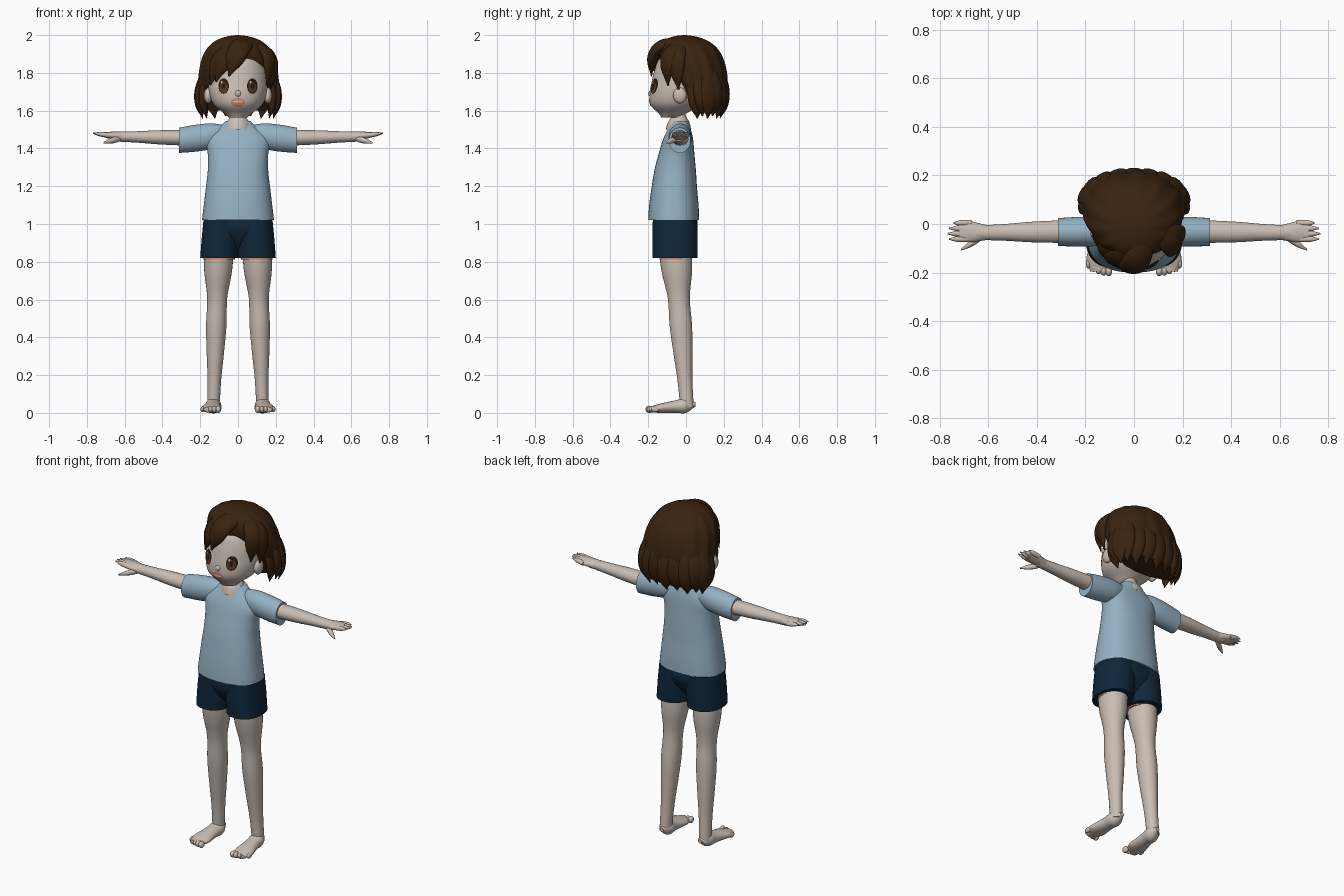
import bpy
import bmesh
from math import sin, cos, pi, radians, copysign
from mathutils import Vector
from mathutils.bvhtree import BVHTree

default_cube = bpy.data.objects.get("Cube")
if default_cube:
    bpy.data.objects.remove(default_cube, do_unlink=True)


def material(name, *colour):
    mat = bpy.data.materials.new(name)
    mat.use_nodes = True
    mat.diffuse_color = (*colour, 1)
    shader = next(node for node in mat.node_tree.nodes if node.type == "BSDF_PRINCIPLED")
    shader.inputs["Base Color"].default_value = (*colour, 1)
    return mat


SKIN = material("pale skin", .59, .51, .45)
SHIRT = material("light blue cloth", .3, .44, .55)
NAVY = material("navy cloth", .005, .02, .043)
HAIR = material("dark brown hair", .042, .017, .005)
ORANGE = material("warm orange", .66, .24, .13)
IRIS = material("brown iris", .1, .045, .02)
DARK = material("dark pupil", .02, .01, .005)
WHITE = material("soft white", .66, .62, .58)

X, Y, Z = Vector((1, 0, 0)), Vector((0, 1, 0)), Vector((0, 0, 1))
HEAD_CENTRE = Vector((0, .02, 1.75))
created = []


def finish(name, bm, mat, fix_normals=True):
    if fix_normals:
        bmesh.ops.recalc_face_normals(bm, faces=bm.faces)
    mesh = bpy.data.meshes.new(name)
    bm.to_mesh(mesh)
    bm.free()
    mesh.materials.append(mat)
    obj = bpy.data.objects.new(name, mesh)
    bpy.context.collection.objects.link(obj)
    created.append(obj)
    return obj


def blend(values, t):
    """Smooth curve through evenly spaced values."""
    last = len(values) - 1
    i = min(int(t * last), last - 1)
    f = t * last - i
    a, b, c, d = (values[max(0, min(last, i + step))] for step in (-1, 0, 1, 2))
    return b + f / 2 * (c - a + f * (2 * a - 5 * b + 4 * c - d + f * (3 * (b - c) + d - a)))


def limb(name, mat, start, end, radii, axes=(X, Y), flat=1, depths=None, bow=(0, 0, 0),
         side=1, sides=32, rings=24, power=2, dome=False, lobes=0, swell=0):
    """Round form from start to end; without axes it lies flat against the head."""
    start, end, bow = Vector(start), Vector(end), Vector(bow)
    depths = depths or [radius * flat for radius in radii]
    bm = bmesh.new()
    loops = []
    for i in range(rings + 1):
        t = i / rings
        travel = sin(t * pi / 2) if dome else t
        point = start.lerp(end, travel) + bow * sin(pi * travel)
        point.x *= side
        if axes:
            u, v = axes
        else:
            along = (end - start + bow * pi * cos(pi * t)).normalized()
            v = point - HEAD_CENTRE
            v = (v - along * v.dot(along)).normalized()
            u = along.cross(v)
        wide, deep = max(blend(radii, t), .001), max(blend(depths, t), .001)
        loop = []
        for j in range(sides):
            angle = 2 * pi * j / sides
            c, s = (copysign(abs(f(angle)) ** (2 / power), f(angle)) for f in (cos, sin))
            offset = u * c * wide + v * s * deep
            loop.append(bm.verts.new(point + offset * (1 + swell * cos(lobes * angle))))
        loops.append(loop)
    for low, high in zip(loops, loops[1:]):
        for j in range(sides):
            k = (j + 1) % sides
            bm.faces.new((low[j], low[k], high[k], high[j]))
    bm.faces.new(loops[0])
    bm.faces.new(loops[-1])
    return finish(name, bm, mat)


def ball(name, mat, centre, size):
    bm = bmesh.new()
    bmesh.ops.create_uvsphere(bm, u_segments=20, v_segments=12, radius=1)
    bmesh.ops.scale(bm, vec=size, verts=bm.verts)
    bmesh.ops.translate(bm, vec=centre, verts=bm.verts)
    finish(name, bm, mat)


def lock(name, start, end, bulge, radii):
    """Flattened strand of hair that bulges away from the head."""
    outward = (Vector(start).lerp(Vector(end), .5) - HEAD_CENTRE).normalized()
    limb(name, HAIR, start, end, radii, axes=None, flat=.5, bow=outward * bulge, sides=16)


# Head, nose and neck
head = limb("head", SKIN, (0, -.08, 1.565), (0, 0, 1.94), (.05, .125, .152, .157, .153, .13, .04),
            flat=1.03, bow=Y * .02, sides=48)
ball("nose", SKIN, (0, -.176, 1.69), (.02, .024, .022))
limb("neck", SKIN, (0, -.04, 1.5), (0, -.035, 1.65), (.07, .06, .038, .038, .038), flat=.95)

# Painted face plates laid onto the head surface
head_tree = BVHTree.FromPolygons([v.co for v in head.data.vertices],
                                 [list(p.vertices) for p in head.data.polygons])


def face_plate(name, mat, x, z, width, height, lift):
    bm = bmesh.new()

    def place(px, pz):
        hit = head_tree.ray_cast(Vector((px, -1, pz)), Y)[0]
        return bm.verts.new((px, hit.y - lift, pz))

    def ring(size):
        turns = [2 * pi * j / 24 for j in range(24)]
        return [place(x + width * size * cos(a), z + height * size * sin(a)) for a in turns]

    middle = place(x, z)
    inner, between, outer = ring(.35), ring(.7), ring(1)
    for j in range(24):
        k = (j + 1) % 24
        bm.faces.new((middle, inner[j], inner[k]))
        bm.faces.new((inner[j], between[j], between[k], inner[k]))
        bm.faces.new((between[j], outer[j], outer[k], between[k]))
    finish(name, bm, mat, fix_normals=False)


face_plate("mouth", ORANGE, 0, 1.643, .038, .025, .003)
face_plate("teeth", WHITE, 0, 1.648, .026, .006, .005)

for side, label in ((1, "left_"), (-1, "right_")):
    # Eyes and ears
    eye = side * .076
    face_plate(label + "eye_white", WHITE, eye, 1.73, .035, .036, .002)
    face_plate(label + "eye_outline", DARK, eye, 1.73, .028, .041, .004)
    face_plate(label + "iris", IRIS, eye, 1.722, .021, .028, .006)
    face_plate(label + "pupil", DARK, eye, 1.73, .011, .017, .007)
    face_plate(label + "eye_glint", WHITE, eye - .01, 1.75, .005, .007, .009)
    ball(label + "ear", SKIN, (side * .158, -.032, 1.68), (.022, .036, .042))

    # Sleeve, arm, hand, fingers and thumb
    limb(label + "sleeve", SHIRT, (.06, -.03, 1.475), (.312, -.033, 1.443), (.05, .068, .071, .067),
         axes=(Z, Y), flat=.86, side=side)
    limb(label + "arm", SKIN, (.2, -.03, 1.455), (.65, -.036, 1.463), (.048, .046, .042, .034, .03),
         axes=(Y, Z), flat=.88, side=side)
    limb(label + "hand", SKIN, (.59, -.036, 1.46), (.72, -.03, 1.474), (.028, .036, .043, .036),
         axes=(Y, Z), depths=(.026, .024, .019, .012), side=side)
    for i in range(4):
        y = .022 * i - .062
        limb(f"{label}finger_{i + 1}", SKIN, (.67, y, 1.468), (.768 - .006 * (i - 1) ** 2, y, 1.48),
             (.012, .013, .011, .003), axes=(Y, Z), side=side, sides=12, rings=12)
    limb(label + "thumb", SKIN, (.61, -.04, 1.457), (.712, -.106, 1.43), (.013, .017, .014, .004),
         axes=(Y, Z), side=side, sides=12, rings=12)

    # Shorts leg with an orange band under the hem
    limb(label + "shorts_leg", NAVY, (.085, -.058, 1.02), (.1, -.058, .82), (.098, .1, .1),
         flat=1.2, side=side, power=2.2)
    limb(label + "hem_band", ORANGE, (.1, -.058, .9), (.1, -.058, .812), (.083, .083), side=side)

    # Leg, foot and toes
    limb(label + "leg", SKIN, (.1, -.06, .9), (.13, .005, .03),
         (.078, .074, .053, .054, .046, .036, .033), flat=1.1, side=side)
    limb(label + "foot", SKIN, (.125, .05, .045), (.146, -.195, .018),
         (.012, .04, .041, .047, .054, .035), axes=(X, Z),
         depths=(.012, .04, .034, .029, .023, .015), side=side)
    for i in range(5):
        ball(f"{label}toe_{i + 1}", SKIN, (side * (.104 + .021 * i), .002 * i * i - .194, .019),
             (.0145 - .001 * i, .021, .019 - .001 * i))

# Shirt body and shorts hips
limb("shirt_body", SHIRT, (0, -.065, 1.02), (0, -.03, 1.545), (.19, .18, .17, .16, .16, .165, .066),
     depths=(.135, .13, .12, .11, .095, .077, .046), bow=Y * -.01, sides=48, power=2.3)
limb("shorts_hips", NAVY, (0, -.058, 1.035), (0, -.058, .85), (.178, .183, .14, .07),
     flat=.65, sides=48, power=2.3)

# Hair cap with soft lobes
limb("hair_cap", HAIR, (0, .12, 1.6), (0, -.01, 2),
     (.19, .216, .213, .205, .19, .162, .12, .06, 0),
     depths=(.08, .11, .148, .164, .165, .15, .115, .06, 0),
     sides=104, rings=40, dome=True, lobes=13, swell=.018)

# Hanging locks around the sides and back
for i in range(13):
    angle = radians(20 * i - 30)
    c, s = cos(angle), sin(angle)
    lock(f"back_lock_{i + 1}", (.18 * c, .09 + .1 * s, 1.8), (.19 * c, .1 + .08 * s, 1.56 + .012 * (i % 2)),
         .025, (.03, .045, .046, .034, .004))

# Fringe swept from an off-centre parting, each lock ending at an angle around the face
PARTING = (.06, -.01, 1.96)
FRINGE = {"inner_fringe": -16, "middle_fringe": -42, "outer_fringe": -57,
          "right_side_lock": -75, "left_front_lock": 60, "left_side_lock": 78}
for name, degrees in FRINGE.items():
    angle = radians(degrees)
    tip = (.175 * sin(angle), -.19 * cos(angle), 1.8 - .065 * abs(angle))
    width = .8 if degrees > 0 else 1
    lock(name, PARTING, tip, .08, [width * r for r in (.03, .05, .058, .05, .005)])

# Smooth shading with sharp hems
bpy.ops.object.select_all(action="DESELECT")
for obj in created:
    obj.select_set(True)
bpy.context.view_layer.objects.active = head
bpy.ops.object.shade_smooth_by_angle(angle=radians(50))
